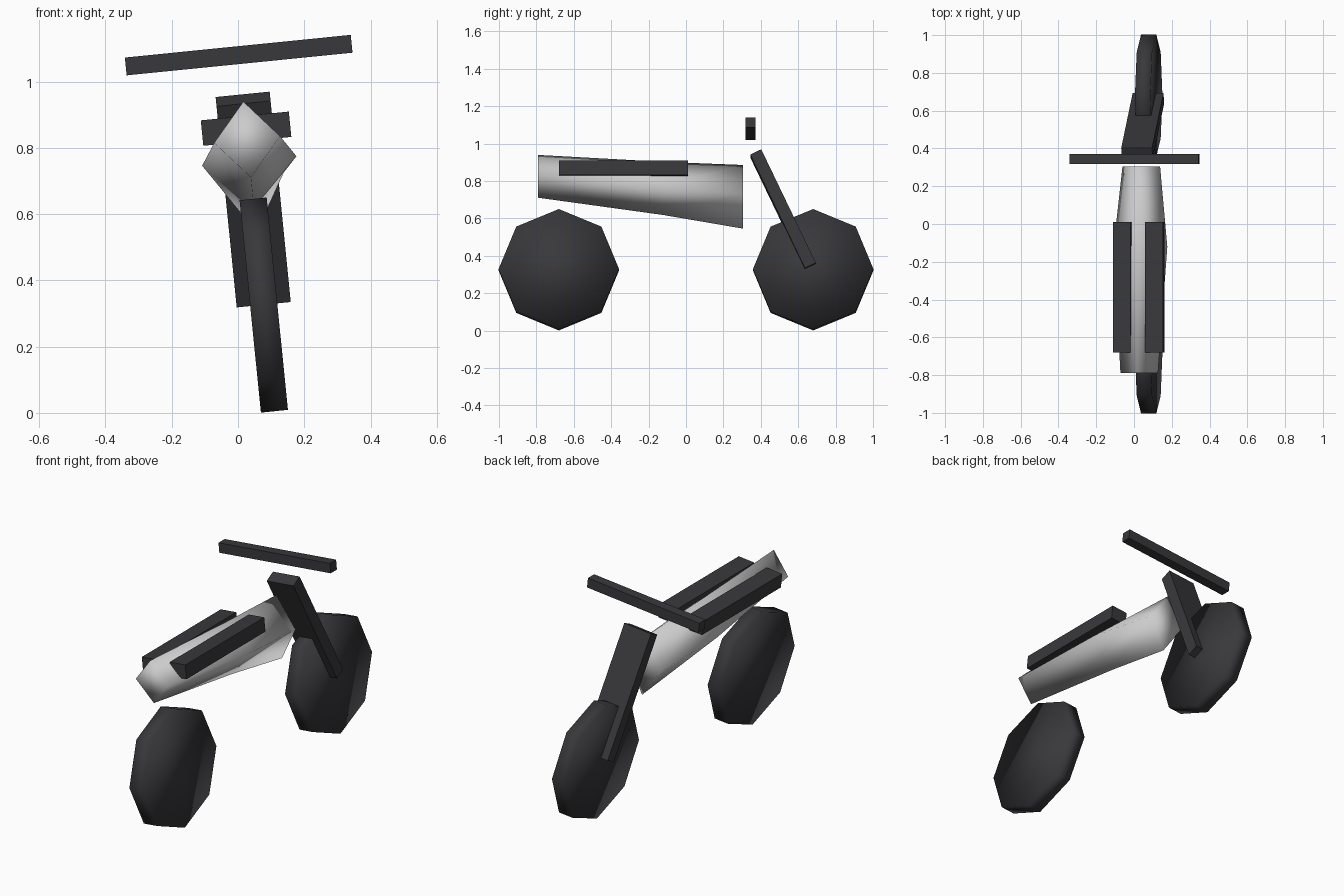
import bpy, bmesh
from math import pi, atan2, hypot
from mathutils import Matrix, Vector

if "Cube" in bpy.data.objects:
    bpy.data.objects.remove(bpy.data.objects["Cube"])

# The whole bike leans slightly to the side
LEAN = Matrix.Translation((0.11, 0, 0.004)) @ Matrix.Rotation(-0.1, 4, 'Y')

dark = bpy.data.materials.new("dark_rubber")
dark.diffuse_color = (0.04, 0.04, 0.045, 1)
dark.use_nodes = True
dark.node_tree.nodes["Principled BSDF"].inputs["Base Color"].default_value = dark.diffuse_color


def finish(bm, name, local=Matrix(), mat=None, smooth=False):
    bmesh.ops.recalc_face_normals(bm, faces=bm.faces)
    for f in bm.faces:
        f.smooth = smooth
    me = bpy.data.meshes.new(name)
    bm.to_mesh(me)
    bm.free()
    ob = bpy.data.objects.new(name, me)
    bpy.context.collection.objects.link(ob)
    ob.matrix_world = LEAN @ local
    if mat:
        me.materials.append(mat)
    return ob


def box(name, centre, size, tilt=0.0):
    bm = bmesh.new()
    bmesh.ops.create_cube(bm, size=1)
    bmesh.ops.scale(bm, vec=size, verts=bm.verts)
    local = Matrix.Translation(centre) @ Matrix.Rotation(tilt, 4, 'X')
    return finish(bm, name, local, dark)


# Wheels: eight-sided discs with a corner at the bottom
for name, y in (("rear_wheel", -0.68), ("front_wheel", 0.68)):
    bm = bmesh.new()
    bmesh.ops.create_cone(bm, cap_ends=True, segments=8, radius1=0.322,
                          radius2=0.322, depth=0.082,
                          matrix=Matrix.Rotation(pi / 2, 4, 'Y') @ Matrix.Rotation(pi / 8 * 0, 4, 'Z'))
    finish(bm, name, Matrix.Translation((0, y, 0.323)), dark, True)

# Body: diamond section lofted through three rings (y, centre z, half width, half height)
bm = bmesh.new()
rings = []
for y, z, w, h in ((-0.79, 0.825, 0.1, 0.115),
                   (-0.12, 0.76, 0.143, 0.143),
                   (0.305, 0.715, 0.1, 0.171)):
    rings.append([bm.verts.new((dx * w, y, z + dz * h))
                  for dx, dz in ((1, 0), (0, 1), (-1, 0), (0, -1))])
for a, b in zip(rings, rings[1:]):
    for i in range(4):
        j = (i + 1) % 4
        bm.faces.new((a[i], a[j], b[j], b[i]))
bm.faces.new(rings[0])
bm.faces.new(rings[-1])
finish(bm, "body", smooth=True)

# Seat pads either side of the spine
for name, side in (("left_seat_pad", -1), ("right_seat_pad", 1)):
    box(name, (side * 0.086, -0.335, 0.858), (0.095, 0.69, 0.077))

# Fork: one slanted slab from the steering head to the front axle
top, bottom = Vector((0, 0.373, 0.948)), Vector((0, 0.665, 0.338))
d = top - bottom
box("fork", (top + bottom) / 2, (0.164, 0.065, d.length), atan2(-d.y, d.z))

# Handlebar
box("handlebar", (0, 0.344, 1.081), (0.685, 0.054, 0.054))
